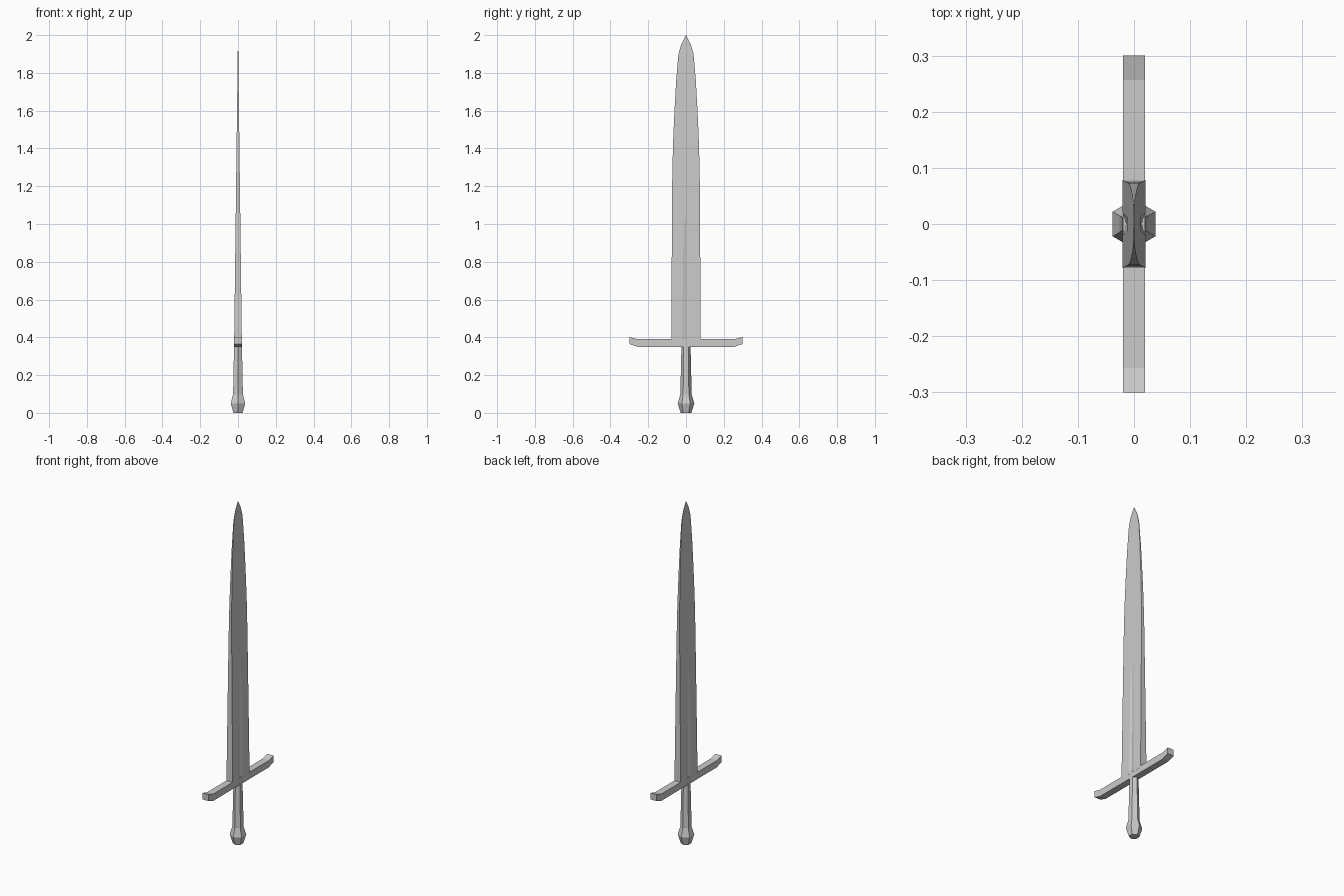
import bpy, bmesh, math

if "Cube" in bpy.data.objects:
    bpy.data.objects.remove(bpy.data.objects["Cube"])


def loft(name, rings):
    """Skin a stack of equal-sized closed rings into one flat-shaded object."""
    bm = bmesh.new()
    loops = [[bm.verts.new(p) for p in ring] for ring in rings]
    n = len(loops[0])
    for a, b in zip(loops, loops[1:]):
        for i in range(n):
            j = (i + 1) % n
            bm.faces.new((a[i], a[j], b[j], b[i]))
    bm.faces.new(loops[0][::-1])
    bm.faces.new(loops[-1])
    bmesh.ops.remove_doubles(bm, verts=bm.verts, dist=1e-5)
    bmesh.ops.recalc_face_normals(bm, faces=bm.faces)
    mesh = bpy.data.meshes.new(name)
    bm.to_mesh(mesh)
    bm.free()
    obj = bpy.data.objects.new(name, mesh)
    bpy.context.collection.objects.link(obj)
    return obj


def hexagon(z, r):
    # corners point along +y and -y
    return [(r * math.sin(k * math.pi / 3), r * math.cos(k * math.pi / 3), z)
            for k in range(6)]


def blade_ring(z, w, groove, depth):
    t = 0.02 * (2.0 - z) / 1.62 + 0.0003
    half = [(t, -w), (t, -groove), (t - depth, 0), (t, groove), (t, w)]
    return [(x, y, z) for x, y in half] + [(-x, -y, z) for x, y in half]


# Blade: flat-edged, tapering, with a shallow groove on the lower half of each side
blade_profile = [
    (0.38, 0.078, 0.020, 0.006), (0.99, 0.0745, 0.013, 0.004),
    (1.03, 0.074, 0.013, 0), (1.22, 0.073, 0.013, 0), (1.42, 0.069, 0.013, 0),
    (1.60, 0.061, 0.013, 0), (1.76, 0.052, 0.013, 0), (1.90, 0.040, 0.010, 0),
    (1.95, 0.026, 0.007, 0), (2.00, 0.0005, 0.0001, 0)]
loft("blade", [blade_ring(*p) for p in blade_profile])

# Cross guard with upturned ends
guard_profile = [(-0.30, 0.365, 0.402), (-0.257, 0.35, 0.39),
                 (0.257, 0.35, 0.39), (0.30, 0.365, 0.402)]
loft("cross_guard", [[(-0.02, y, lo), (0.02, y, lo), (0.02, y, hi), (-0.02, y, hi)]
                     for y, lo, hi in guard_profile])

# Six-sided grip and pommel in one piece
grip_profile = [(0.0, 0.028), (0.05, 0.044), (0.098, 0.030), (0.36, 0.024)]
loft("grip_and_pommel", [hexagon(z, r) for z, r in grip_profile])
